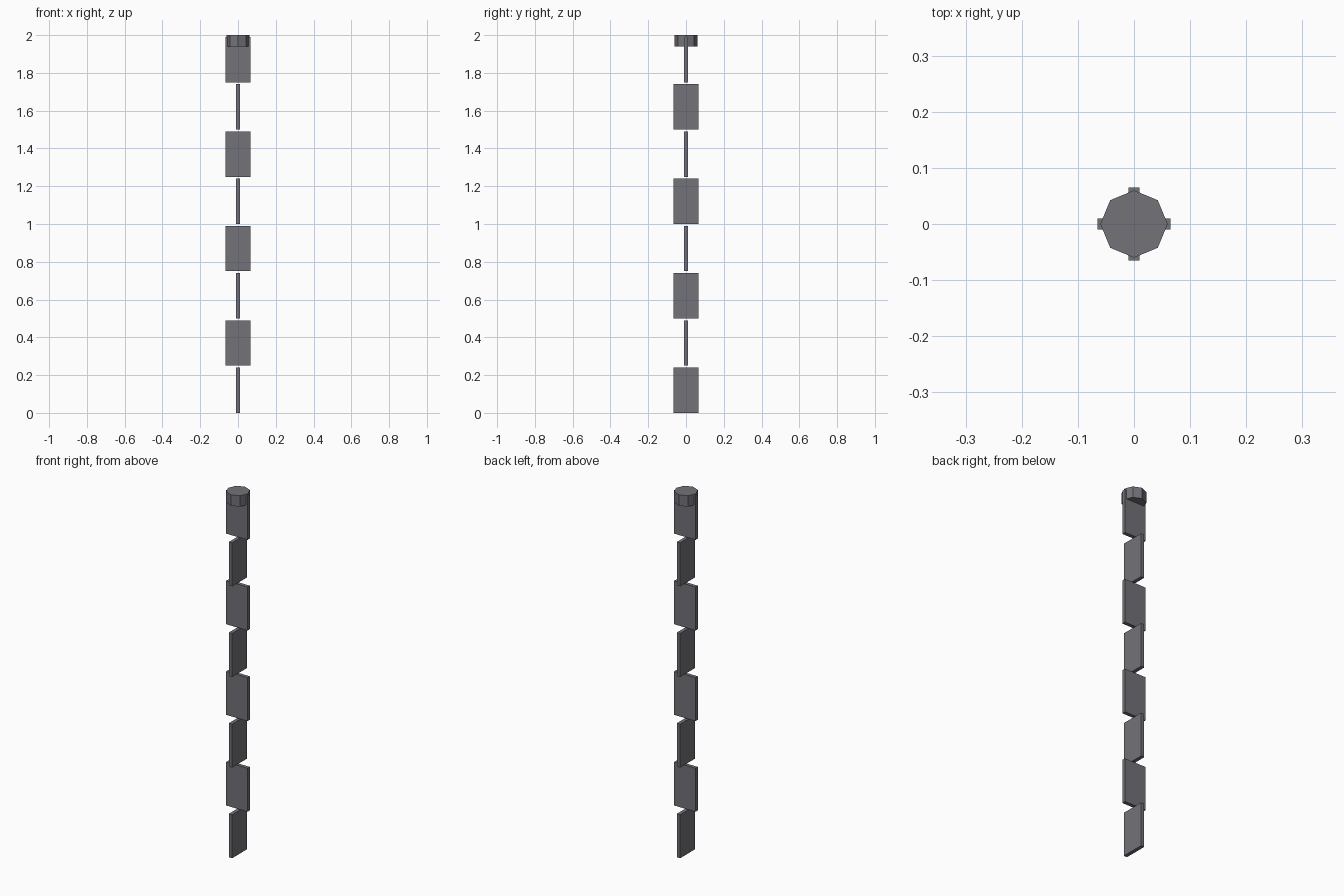
import bpy

if "Cube" in bpy.data.objects:
    bpy.data.objects.remove(bpy.data.objects["Cube"])

metal = bpy.data.materials.new("dark grey metal")
metal.diffuse_color = (0.17, 0.17, 0.19, 1)
metal.use_nodes = True
metal.node_tree.nodes["Principled BSDF"].inputs["Base Color"].default_value = metal.diffuse_color

PITCH, HEIGHT, WIDTH, THICK = 0.25, 0.24, 0.13, 0.02

# Flat chain links, each turned a quarter from the one below
for i in range(8):
    bpy.ops.mesh.primitive_cube_add(size=1, location=(0, 0, i * PITCH + HEIGHT / 2))
    link = bpy.context.object
    link.name = f"chain_link_{i + 1}"
    link.scale = (WIDTH, THICK, HEIGHT) if i % 2 else (THICK, WIDTH, HEIGHT)
    link.data.materials.append(metal)

# Eight-sided ceiling cap around the top link
bpy.ops.mesh.primitive_cylinder_add(vertices=8, radius=0.06, depth=0.06, location=(0, 0, 1.97))
cap = bpy.context.object
cap.name = "top_cap"
cap.data.materials.append(metal)
